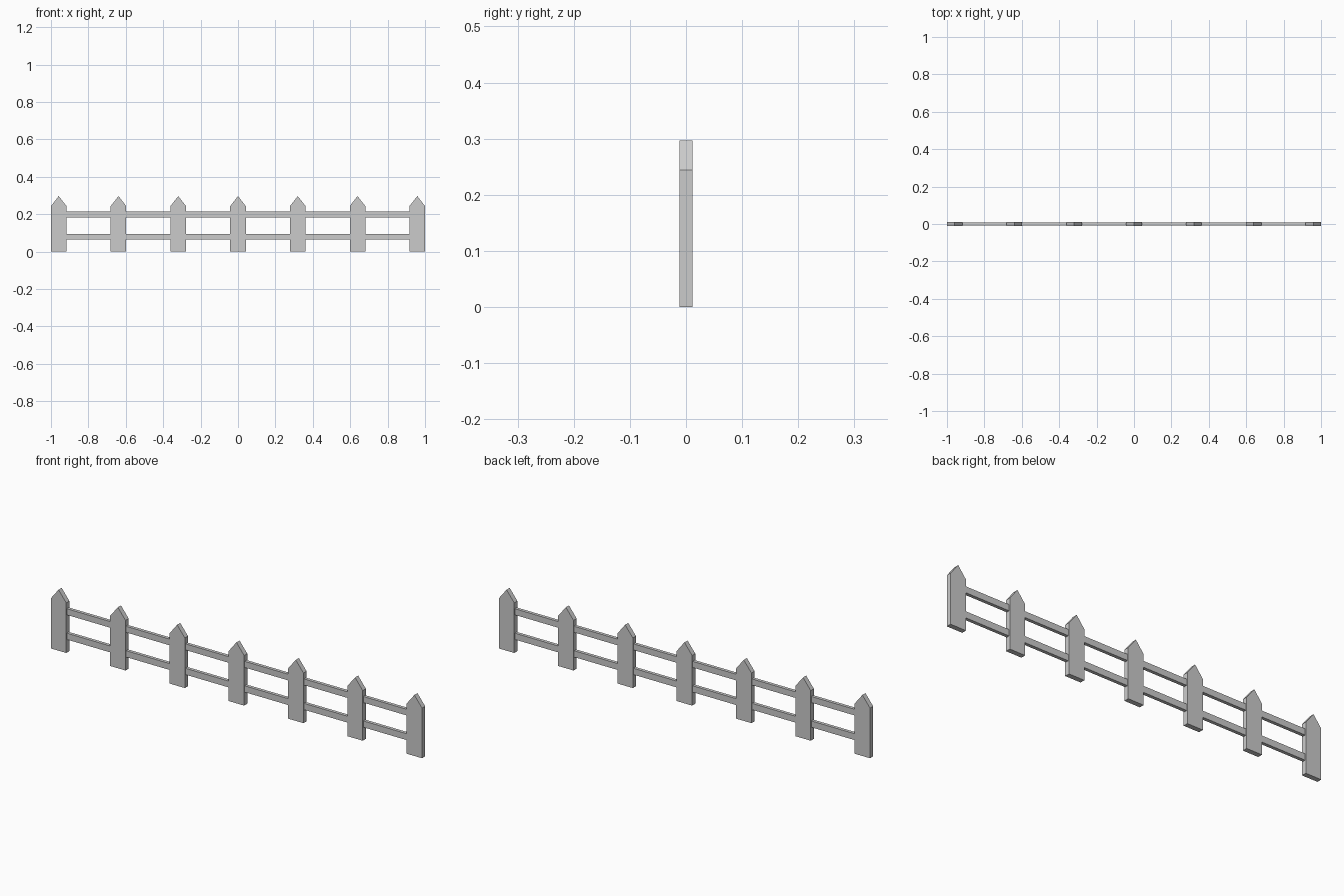
import bpy, bmesh

if "Cube" in bpy.data.objects:
    bpy.data.objects.remove(bpy.data.objects["Cube"])

PICKETS, HALF_W, HALF_T = 7, 0.0415, 0.012
SHOULDER, TIP = 0.244, 0.297


def extrude_profile(name, profile, half_depth):
    """Extrude an x/z outline symmetrically along y."""
    bm = bmesh.new()
    face = bm.faces.new([bm.verts.new((x, -half_depth, z)) for x, z in profile])
    ext = bmesh.ops.extrude_face_region(bm, geom=[face])
    verts = [v for v in ext["geom"] if isinstance(v, bmesh.types.BMVert)]
    bmesh.ops.translate(bm, verts=verts, vec=(0, 2 * half_depth, 0))
    bmesh.ops.recalc_face_normals(bm, faces=bm.faces)
    mesh = bpy.data.meshes.new(name)
    bm.to_mesh(mesh)
    bm.free()
    obj = bpy.data.objects.new(name, mesh)
    bpy.context.collection.objects.link(obj)
    return obj


# Pointed pickets
step = 2 * (1 - HALF_W) / (PICKETS - 1)
centres = [-1 + HALF_W + i * step for i in range(PICKETS)]
outline = [(-HALF_W, 0), (HALF_W, 0), (HALF_W, SHOULDER), (0, TIP), (-HALF_W, SHOULDER)]
for i, x in enumerate(centres):
    extrude_profile(f"picket_{i + 1}", outline, HALF_T).location.x = x

# Horizontal rail sections, butted between neighbouring pickets
for name, z0, z1 in (("lower_rail", 0.064, 0.095), ("upper_rail", 0.184, 0.214)):
    for i in range(PICKETS - 1):
        a, b = centres[i] + HALF_W, centres[i + 1] - HALF_W
        extrude_profile(f"{name}_{i + 1}", [(a, z0), (b, z0), (b, z1), (a, z1)], 0.008)
